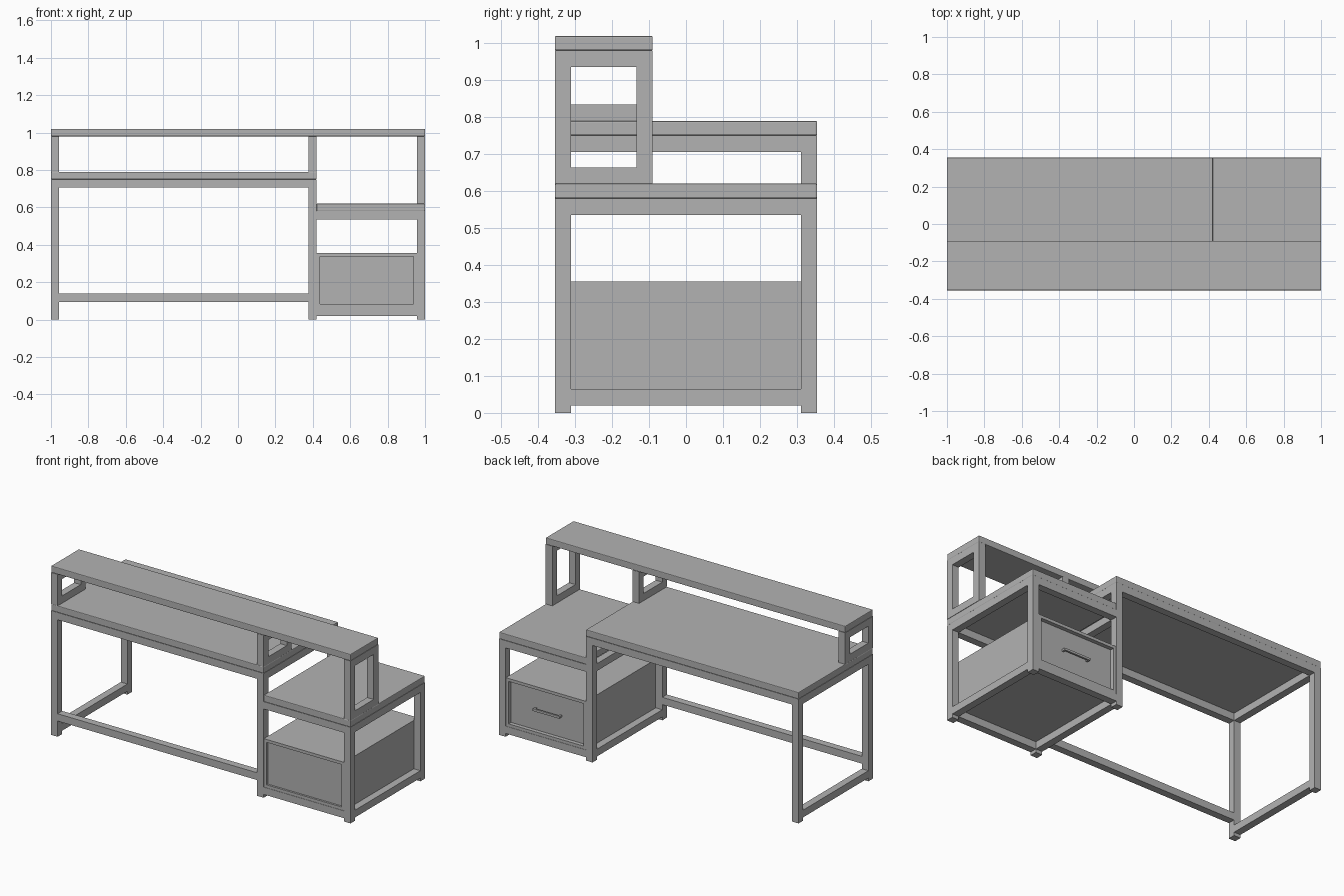
import bpy, bmesh

if "Cube" in bpy.data.objects:
    bpy.data.objects.remove(bpy.data.objects["Cube"])

grey = bpy.data.materials.new("plain grey")
grey.diffuse_color = (0.448, 0.448, 0.448, 1)
grey.use_nodes = True
grey.node_tree.nodes["Principled BSDF"].inputs["Base Color"].default_value = grey.diffuse_color

T = 0.044            # square tube thickness
Y = 0.355            # half depth
XL, XM, XR = -1.0, 0.376, 0.956   # left side of each leg row


def box(name, x0, x1, y0, y1, z0, z1, bevel=0.0):
    """Box from its limits, with optional softened edges."""
    bm = bmesh.new()
    bmesh.ops.create_cube(bm, size=1)
    for v in bm.verts:
        v.co = (x1 if v.co.x > 0 else x0,
                y1 if v.co.y > 0 else y0,
                z1 if v.co.z > 0 else z0)
    if bevel:
        bmesh.ops.bevel(bm, geom=bm.edges[:], offset=bevel, segments=2,
                        profile=0.5, affect='EDGES')
    me = bpy.data.meshes.new(name)
    bm.to_mesh(me)
    bm.free()
    me.materials.append(grey)
    ob = bpy.data.objects.new(name, me)
    bpy.context.collection.objects.link(ob)
    return ob


def legs(name, x, y0, y1, z0, z1):
    """Pair of upright posts, one at each end of the depth range."""
    box(name + "_leg_a", x, x + T, y0, y0 + T, z0, z1)
    box(name + "_leg_b", x, x + T, y1 - T, y1, z0, z1)


def side_rail(name, x, y0, y1, z):
    box(name, x, x + T, y0 + T, y1 - T, z, z + T)


def long_rails(name, x0, x1, z):
    """Rails along x, flush with both long sides."""
    box(name + "_a", x0 + T, x1, -Y, -Y + T, z, z + T)
    box(name + "_b", x0 + T, x1, Y - T, Y, z, z + T)


# Main legs
legs("left", XL, -Y, Y, 0, 0.75)
legs("middle", XM, -Y, Y, 0, 0.75)
legs("right", XR, -Y, Y, 0, 0.58)

# Desk frame
for n, x in (("left", XL), ("middle", XM)):
    side_rail(n + "_desk_rail", x, -Y, Y, 0.75 - T)
    side_rail(n + "_floor_rail", x, -Y, Y, 0.02)
long_rails("desk_rail", XL, XM, 0.75 - T)
box("stretcher", XL + T, XM, -Y, -Y + T, 0.095, 0.095 + T)

# Cabinet frame
side_rail("right_cabinet_rail", XR, -Y, Y, 0.58 - T)
side_rail("middle_cabinet_rail", XM, -Y, Y, 0.58 - T)
side_rail("right_floor_rail", XR, -Y, Y, 0.02)
long_rails("cabinet_rail", XM, XR, 0.58 - T)
long_rails("cabinet_floor_rail", XM, XR, 0.02)

# Table tops
box("desk_top", -1, XM + T, -Y, Y, 0.75, 0.79, 0.004)
box("cabinet_top", XM + T, 1, -Y, Y, 0.58, 0.62, 0.004)
box("shelf_top", -1, 1, -Y, -0.09, 0.98, 1.02, 0.004)

# Raised shelf supports
for n, x, z in (("left", XL, 0.79), ("middle", XM, 0.79), ("right", XR, 0.62)):
    legs(n + "_shelf", x, -Y, -0.09, z, 0.98)
    side_rail(n + "_shelf_foot_rail", x, -Y, -0.09, z)
    side_rail(n + "_shelf_top_rail", x, -Y, -0.09, 0.98 - T)

# Drawer case
P = 0.018
x0, x1, yb, z0, z1 = XM + T, XR, 0.353, 0.02 + T, 0.356
box("case_bottom", x0, x1, -yb, yb, z0, z0 + P)
box("case_top", x0, x1, -yb, yb, z1 - P, z1)
box("case_left", x0, x0 + P, -yb, yb, z0 + P, z1 - P)
box("case_right", x1 - P, x1, -yb, yb, z0 + P, z1 - P)
box("case_back", x0 + P, x1 - P, -yb + 0.012, -yb + 0.03, z0 + P, z1 - P)
box("drawer_front", x0 + P, x1 - P, 0.31, 0.329, z0 + P, z1 - P)

# Drawer handle
cx, cz = (x0 + x1) / 2, (z0 + z1) / 2
box("handle_bar", cx - 0.09, cx + 0.09, 0.342, 0.354, cz - 0.007, cz + 0.007, 0.002)
for n, s in (("left", -1), ("right", 1)):
    c = cx + s * 0.083
    box("handle_post_" + n, c - 0.006, c + 0.006, 0.328, 0.344, cz - 0.006, cz + 0.006)
